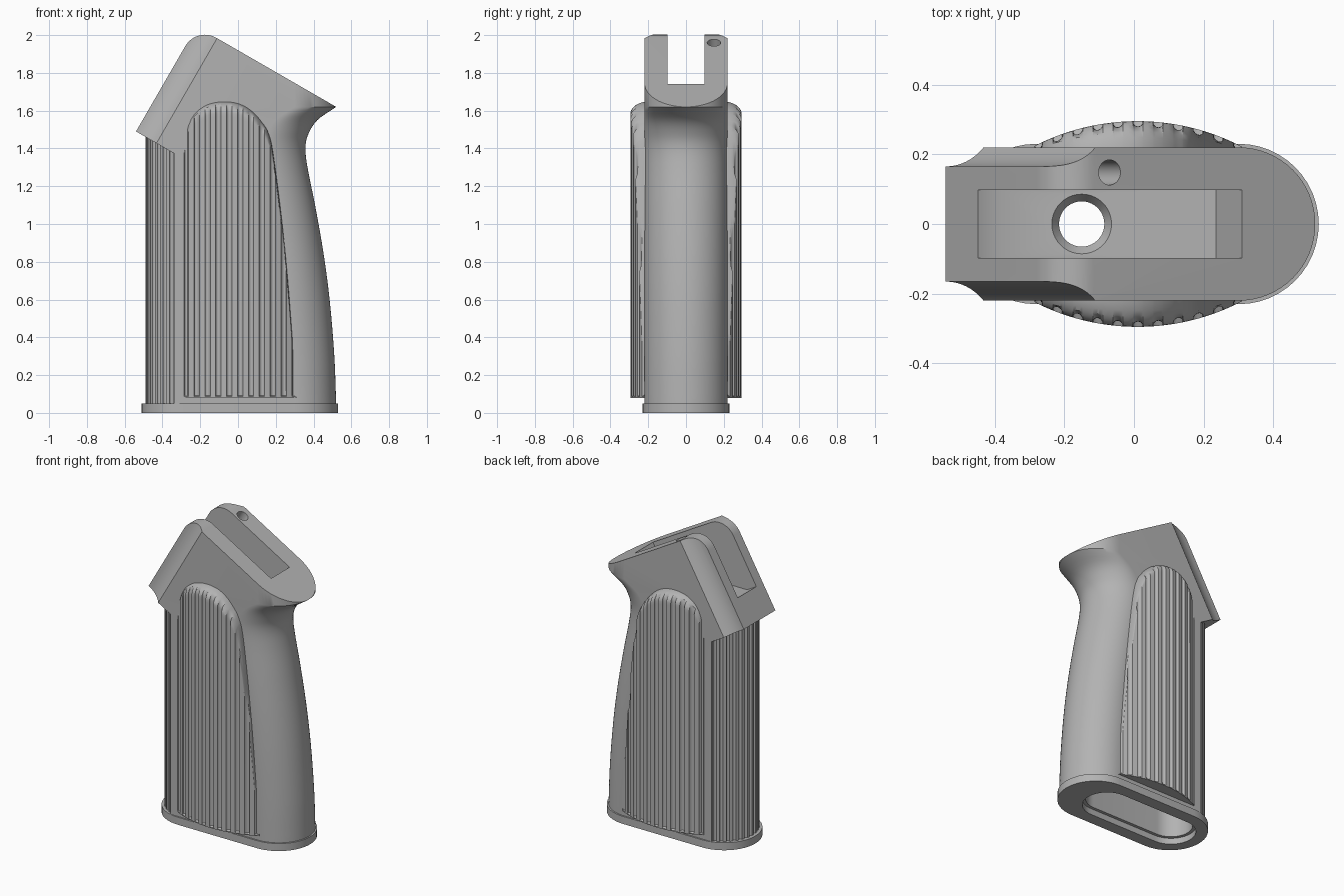
import bpy, bmesh, math
from mathutils import Vector

if "Cube" in bpy.data.objects:
    bpy.data.objects.remove(bpy.data.objects["Cube"])

grey = bpy.data.materials.new("grey_polymer")
grey.diffuse_color = (0.45, 0.45, 0.45, 1)
grey.use_nodes = True
grey.node_tree.nodes["Principled BSDF"].inputs["Base Color"].default_value = grey.diffuse_color


def loft(name, rings, cap=True):
    """Skin a list of closed rings with equal point counts."""
    bm = bmesh.new()
    vs = [[bm.verts.new(p) for p in r] for r in rings]
    n = len(rings[0])
    for a, b in zip(vs, vs[1:]):
        for i in range(n):
            j = (i + 1) % n
            bm.faces.new((a[i], a[j], b[j], b[i]))
    if cap:
        bm.faces.new(vs[0])
        bm.faces.new(vs[-1])
    bmesh.ops.recalc_face_normals(bm, faces=bm.faces)
    me = bpy.data.meshes.new(name)
    bm.to_mesh(me)
    bm.free()
    ob = bpy.data.objects.new(name, me)
    bpy.context.collection.objects.link(ob)
    me.materials.append(grey)
    return ob


def side_prism(name, pts, half):
    return loft(name, [[(x, y, z) for x, z in pts] for y in (-half, half)])


def stadium(x0, x1, r, z, seg=24):
    """Horizontal outline with round ends from x0 to x1."""
    pts = []
    for c, start in ((x1 - r, -90), (x0 + r, 90)):
        for i in range(seg + 1):
            a = math.radians(start + 180 * i / seg)
            pts.append((c + r * math.cos(a), r * math.sin(a), z))
    return pts


def tube(name, stations, axis=Vector((0, 0, 1)), seg=40):
    """Round cutter through (centre, radius) stations along an axis."""
    u = Vector((0, 1, 0))
    v = axis.cross(u)
    return loft(name, [[Vector(c) + r * (math.cos(t) * u + math.sin(t) * v)
                        for t in (2 * math.pi * i / seg for i in range(seg))]
                       for c, r in stations])


def cut(ob, tool, op='DIFFERENCE', keep=False):
    m = ob.modifiers.new("cut", 'BOOLEAN')
    m.operation, m.object, m.solver = op, tool, 'EXACT'
    bpy.context.view_layer.objects.active = ob
    bpy.ops.object.modifier_apply(modifier=m.name)
    if not keep:
        bpy.data.objects.remove(tool)


def smooth(ob, angle=30):
    bpy.ops.object.select_all(action='DESELECT')
    ob.select_set(True)
    bpy.context.view_layer.objects.active = ob
    bpy.ops.object.shade_smooth_by_angle(angle=math.radians(angle))


def interp(knots, t):
    """Smooth monotone-ish cubic through (t, value) knots."""
    k = knots
    if t <= k[0][0]:
        return k[0][1]
    for i in range(len(k) - 1):
        if t <= k[i + 1][0]:
            def slope(j):
                a, b = k[max(j - 1, 0)], k[min(j + 1, len(k) - 1)]
                return (b[1] - a[1]) / (b[0] - a[0])
            h = k[i + 1][0] - k[i][0]
            s = (t - k[i][0]) / h
            return ((2*s**3 - 3*s**2 + 1) * k[i][1] + (s**3 - 2*s**2 + s) * h * slope(i)
                    + (3*s**2 - 2*s**3) * k[i + 1][1] + (s**3 - s**2) * h * slope(i + 1))
    return k[-1][1]


def groove(f):
    d = (f - 0.5) / 0.25
    return math.sqrt(max(0, 1 - d * d))


FLUTE = (0, 0.25, 0.28, 0.35, 0.42, 0.5, 0.58, 0.65, 0.72, 0.75)
W = 0.22
S, C = 0.5, math.sqrt(3) / 2      # 30 degree slope of the head

# Grip body: round backstrap loft trimmed to the side profile
back = [(0.04, 0.52), (0.3, 0.51), (0.6, 0.485), (0.85, 0.452), (1.1, 0.408),
        (1.3, 0.368), (1.4, 0.357), (1.47, 0.37), (1.55, 0.42), (1.62, 0.52)]
zs = [-0.1 + 0.05 * i for i in range(28)] + [1.27 + 0.0175 * i for i in range(21)] + [2.2]
rings = []
for z in zs:
    xc = interp(back, z) - W
    arc = [math.radians(-90 + 180 * i / 32) for i in range(33)]
    rings.append([(-1, -W, z)] + [(xc + W * math.cos(a), W * math.sin(a), z) for a in arc]
                 + [(-1, W, z)])
body = loft("grip_body", rings)
profile = [(0.7, 0.04), (-0.34, 0.04), (-0.34, 1.375), (-0.54, 1.49)]
for i in range(13):               # rounded top corner
    a = math.radians(150 - 90 * i / 12)
    profile.append((-0.175 + 0.12 * math.cos(a), 1.882 + 0.12 * math.sin(a)))
profile.append((0.7, 1.62 - 0.18 * S / C))
cut(body, side_prism("trim", profile, 0.5), 'INTERSECT')

# Concave edges on the head's front face
for s in (-1, 1):
    cove = [(-0.1, 0.3), (-0.1, 0.165)]
    for i in range(11):
        a = math.radians(58 * i / 10)
        cove.append((0.17 * math.sin(a), 0.165 + 0.17 * (1 - math.cos(a))))
    cove.append((cove[-1][0], 0.3))
    cut(body, loft("cove", [[(-0.54 + S * t + C * u, s * y, 1.49 + C * t - S * u)
                             for u, y in cove] for t in (-0.4, 1.0)]))

# Slot through the head
cut(body, side_prism("slot", [(-0.45 - 0.2 * C, 1.65 + 0.2 * S), (-0.45, 1.65), (-0.38, 1.61),
                              (0.235, 1.61), (0.31 + 0.5 * S, 1.74 + 0.5 * C),
                              (-0.6, 2.3)], 0.097))

# Screw hole and small pin hole
cut(body, tube("screw", [((-0.15, 0, 1.2), 0.065), ((-0.15, 0, 1.58), 0.065),
                         ((-0.15, 0, 1.612), 0.087), ((-0.15, 0, 1.64), 0.087)]))
n = Vector((S, 0, C))
p = Vector((-0.07, 0.148, 1.96))
cut(body, tube("pin", [(p - 0.15 * n, 0.036), (p + 0.2 * n, 0.036)], n))

# Fluted front strap
col, count = [], 14
a0, a1 = math.radians(107), math.radians(253)
for k in range(count):
    for f in FLUTE:
        a = a0 + (a1 - a0) * (k + f) / count
        r = W - 0.013 * groove(f)
        col.append((-0.27 + r * math.cos(a), r * math.sin(a)))
col.append((-0.27 + W * math.cos(a1), W * math.sin(a1)))
strap = loft("front_strap", [[(x, y, z) for x, y in col] for z in (0.04, 1.47)])

# Hollow interior shared by body and strap
cavity = loft("cavity", [stadium(-0.42, 0.34, 0.13, -0.1), stadium(-0.42, 0.34, 0.13, 0.6),
                         stadium(-0.42, 0.24, 0.13, 1.35)])
cut(body, cavity, keep=True)
cut(strap, cavity)

# Base plate with opening
plate = loft("base_plate", [stadium(-0.51, 0.53, 0.23, z) for z in (0, 0.05)])
cut(plate, loft("opening", [stadium(-0.44, 0.36, 0.15, z) for z in (-0.1, 0.1)]))

# Bulged fluted side panels
top = [(-0.285, 1.42), (-0.27, 1.51), (-0.245, 1.57), (-0.2, 1.615), (-0.14, 1.642),
       (-0.07, 1.65), (0, 1.64), (0.06, 1.61), (0.12, 1.55), (0.17, 1.46), (0.2, 1.28),
       (0.235, 1.0), (0.265, 0.7), (0.29, 0.38), (0.31, 0.1)]
PITCH, Z0, BASE = 0.0575, 0.08, 0.19
xs = [(0.0115 + PITCH * (k - 0.5 + f), f) for k in range(-6, 7) for f in FLUTE]
xs = [(-0.285, 0)] + [q for q in xs if -0.28 < q[0] < 0.305] + [(0.31, 0)]
for s, name in ((-1, "side_panel_front"), (1, "side_panel_rear")):
    cols = []
    for x, f in xs:
        zt = interp(top, x)
        h = 0.295 - 0.65 + math.sqrt(0.65 ** 2 - (x - 0.01) ** 2) - BASE
        e = min(0.06, (zt - Z0) * 0.45)
        line = [(x, s * BASE, Z0)]
        rows = [(Z0, 0, 0), (Z0 + 0.1 * e, 0, 0), (Z0 + 0.2 * e, 0, 1), (zt - 1.3 * e, 0, 1)]
        for i in range(9):
            q = math.sin(math.pi / 2 * i / 8)
            rows.append((zt - e + e * q, q, math.sqrt(max(0, 1 - (q / 0.65) ** 2))))
        for z, q, g in rows:
            y = BASE + h * math.sqrt(max(0, 1 - q * q)) - 0.015 * g * groove(f)
            line.append((x, s * max(y, BASE), z))
        line.append((x, s * (BASE - 0.02), zt))
        cols.append(line)
    smooth(loft(name, cols), 35)

for ob in (body, strap, plate):
    smooth(ob)
